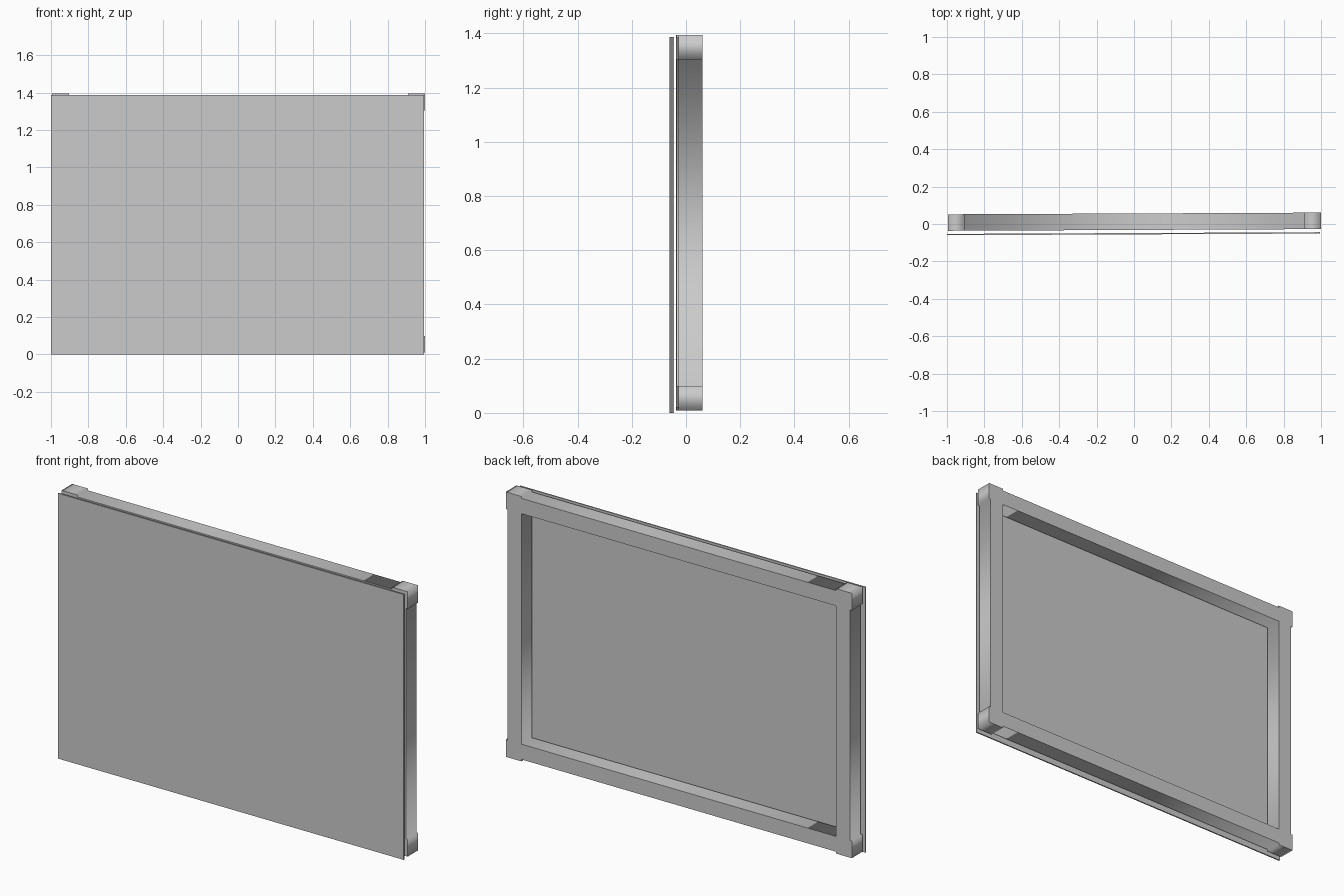
import bpy
from math import radians

if "Cube" in bpy.data.objects:
    bpy.data.objects.remove(bpy.data.objects["Cube"])

TILT = radians(0.26)      # the whole model is turned very slightly about z
STEP = 0.01               # how far the corner blocks stand proud of the rails
CORNER = 0.09             # corner block and rail width


def extruded_outline(name, loops, centre, depth):
    """Fill closed 2D loops (x, z), inner loops become holes, extrude along y."""
    curve = bpy.data.curves.new(name, 'CURVE')
    curve.dimensions = '2D'
    curve.fill_mode = 'BOTH'
    curve.extrude = depth / 2
    for loop in loops:
        spline = curve.splines.new('POLY')
        spline.points.add(len(loop) - 1)
        for point, (x, z) in zip(spline.points, loop):
            point.co = (x, z, 0, 1)
        spline.use_cyclic_u = True
    obj = bpy.data.objects.new(name, curve)
    bpy.context.collection.objects.link(obj)
    obj.location = centre
    obj.rotation_euler = (radians(90), 0, TILT)
    bpy.ops.object.select_all(action='DESELECT')
    obj.select_set(True)
    bpy.context.view_layer.objects.active = obj
    bpy.ops.object.convert(target='MESH')
    return bpy.context.object


def rectangle(hx, hz):
    return [(-hx, -hz), (hx, -hz), (hx, hz), (-hx, hz)]


# Frame: rails with slightly larger corner blocks, open in the middle
HX, HZ = 0.9975, 0.6925
ix, iz = HX - CORNER, HZ - CORNER
quarter = [(HX - STEP, iz), (HX, iz), (HX, HZ), (ix, HZ), (ix, HZ - STEP)]
outer = []
for sx, sz in ((1, 1), (-1, 1), (-1, -1), (1, -1)):
    pts = [(sx * x, sz * z) for x, z in quarter]
    outer += pts if sx * sz > 0 else pts[::-1]
extruded_outline("frame", [outer, rectangle(ix, iz)],
                 (0.0025, 0.0123, 0.0085 + HZ + 0.001 - 0.007 + 0.007), 0.088)

# Thin board standing just in front of the frame
bpy.ops.mesh.primitive_cube_add(size=1, location=(-0.003, -0.052, 0.6935),
                                rotation=(0, 0, TILT))
board = bpy.context.object
board.name = "front_board"
board.scale = (1.994, 0.007, 1.387)
